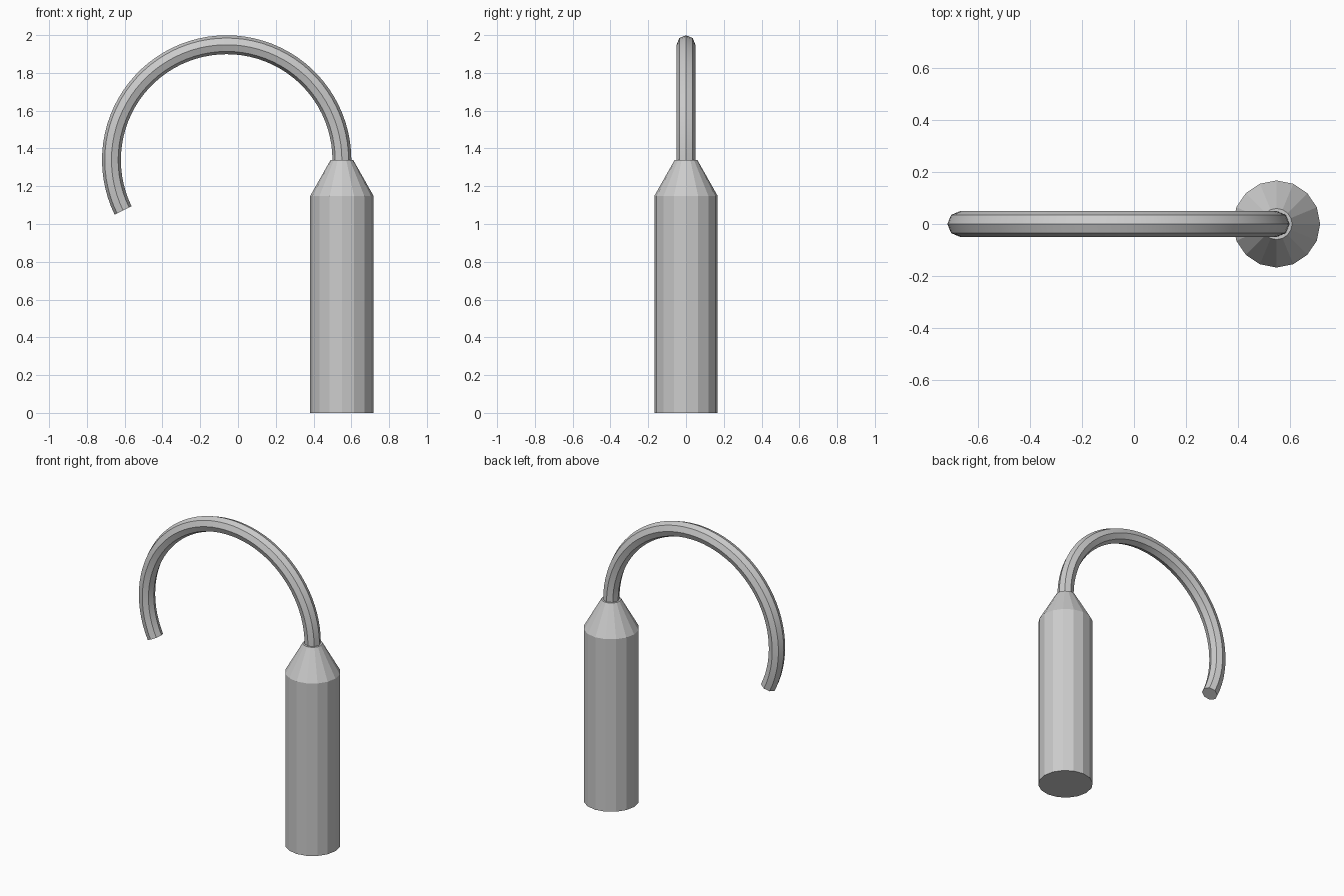
import bpy, bmesh, math
from mathutils import Vector, Matrix

if "Cube" in bpy.data.objects:
    bpy.data.objects.remove(bpy.data.objects["Cube"])

BODY_X, BODY_R = 0.55, 0.168
BODY_H, NECK_H, NECK_R = 1.148, 1.339, 0.06
ARC_R, TUBE_R = 0.61, 0.05


def finish(bm, name):
    bmesh.ops.recalc_face_normals(bm, faces=bm.faces)
    mesh = bpy.data.meshes.new(name)
    bm.to_mesh(mesh)
    bm.free()
    obj = bpy.data.objects.new(name, mesh)
    bpy.context.collection.objects.link(obj)
    return obj


# Handle body: 16-sided cylinder whose top is extruded into a tapered shoulder
bm = bmesh.new()
bmesh.ops.create_cone(bm, cap_ends=True, segments=16, radius1=BODY_R, radius2=BODY_R,
                      depth=BODY_H, matrix=Matrix.Translation((BODY_X, 0, BODY_H / 2)))
top = max(bm.faces, key=lambda f: f.calc_center_median().z)
neck = bmesh.ops.extrude_discrete_faces(bm, faces=[top])["faces"][0]
for v in neck.verts:
    v.co.x = BODY_X + (v.co.x - BODY_X) * NECK_R / BODY_R
    v.co.y *= NECK_R / BODY_R
    v.co.z = NECK_H
finish(bm, "handle_body")

# Hook: octagonal section swept around an arc from the neck
bm = bmesh.new()
bmesh.ops.create_circle(bm, segments=8, radius=TUBE_R,
                        matrix=Matrix.Translation((BODY_X, 0, NECK_H)))
bmesh.ops.spin(bm, geom=bm.verts[:] + bm.edges[:], cent=Vector((BODY_X - ARC_R, 0, NECK_H)),
               axis=Vector((0, -1, 0)), angle=math.radians(206), steps=48)
bmesh.ops.holes_fill(bm, edges=[e for e in bm.edges if e.is_boundary], sides=8)
hook = finish(bm, "hook")

# Smooth along the arc while the lengthwise edges stay sharp
bpy.context.view_layer.objects.active = hook
hook.select_set(True)
bpy.ops.object.shade_smooth_by_angle(angle=math.radians(30))
